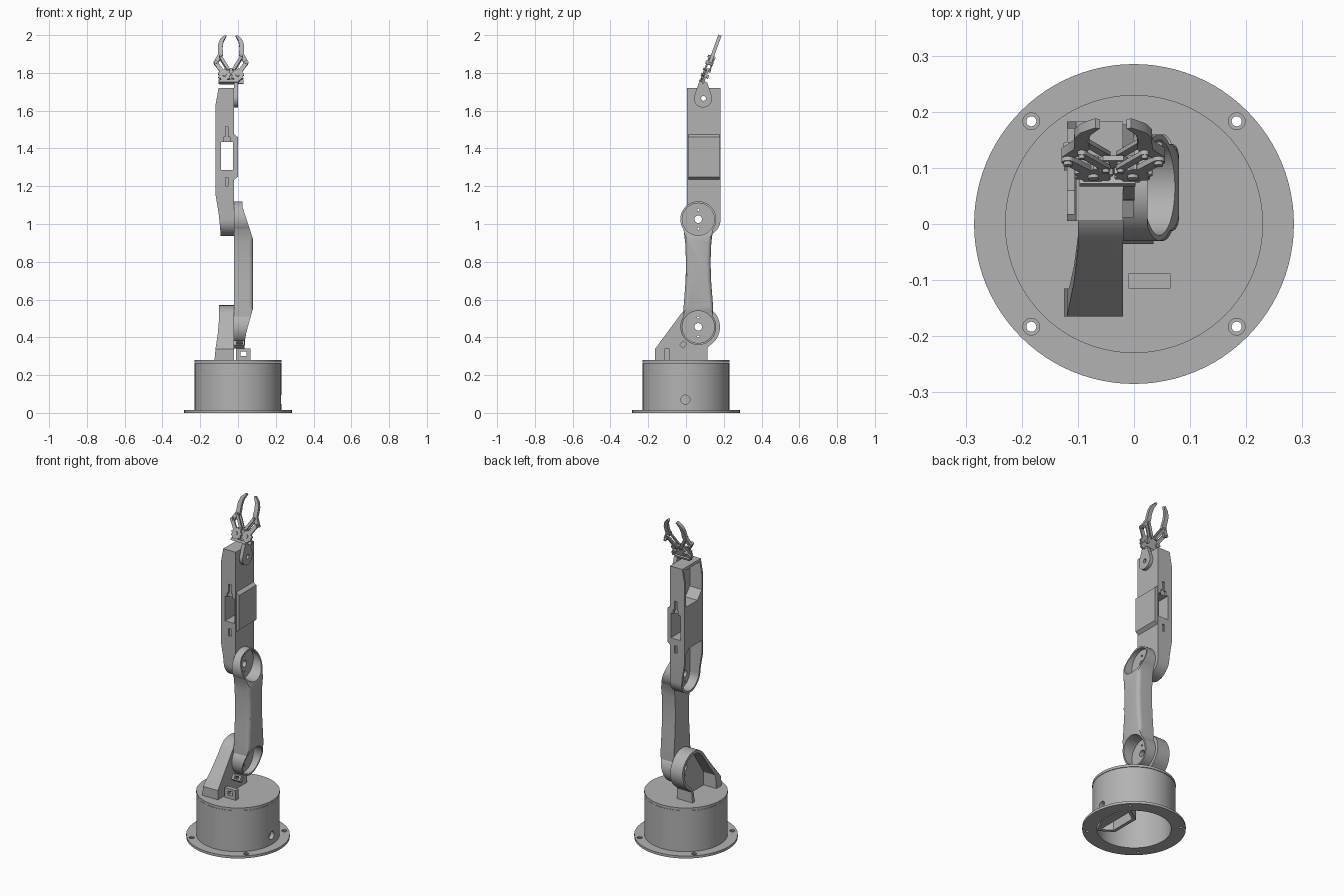
import bpy, bmesh, math
from mathutils import Matrix, Vector

cube = bpy.data.objects.get("Cube")
if cube:
    bpy.data.objects.remove(cube, do_unlink=True)

grey = bpy.data.materials.new("plain grey")
grey.use_nodes = True
GREY = (0.45, 0.45, 0.45, 1)
grey.diffuse_color = GREY
grey.node_tree.nodes["Principled BSDF"].inputs["Base Color"].default_value = GREY


# ---------- helpers ----------
def finish(name, bm, matrix=Matrix()):
    bmesh.ops.recalc_face_normals(bm, faces=bm.faces)
    mesh = bpy.data.meshes.new(name)
    bm.to_mesh(mesh)
    bm.free()
    mesh.materials.append(grey)
    ob = bpy.data.objects.new(name, mesh)
    ob.matrix_world = matrix
    bpy.context.collection.objects.link(ob)
    return ob


def prism(name, pts, axis, lo, hi, matrix=Matrix()):
    """Extrude a closed 2D outline along an axis."""
    place = {"x": lambda a, b, t: (t, a, b),
             "y": lambda a, b, t: (a, t, b),
             "z": lambda a, b, t: (a, b, t)}[axis]
    bm = bmesh.new()
    face = bm.faces.new([bm.verts.new(place(a, b, lo)) for a, b in pts])
    ext = bmesh.ops.extrude_face_region(bm, geom=[face])
    verts = [v for v in ext["geom"] if isinstance(v, bmesh.types.BMVert)]
    bmesh.ops.translate(bm, verts=verts, vec=Vector(place(0, 0, hi - lo)))
    return finish(name, bm, matrix)


def arc(c, r, start, end, n=24):
    angles = [math.radians(start + (end - start) * i / n) for i in range(n + 1)]
    return [(c[0] + r * math.cos(a), c[1] + r * math.sin(a)) for a in angles]


def circle(c, r, n=40):
    return arc(c, r, 0, 360, n)[:-1]


def rect(a0, a1, b0, b1):
    return [(a0, b0), (a1, b0), (a1, b1), (a0, b1)]


def lathe(name, pts):
    bm = bmesh.new()
    vs = [bm.verts.new((r, 0, z)) for r, z in pts]
    es = [bm.edges.new((vs[i], vs[(i + 1) % len(vs)])) for i in range(len(vs))]
    bmesh.ops.spin(bm, geom=vs + es, cent=(0, 0, 0), axis=(0, 0, 1),
                   angle=math.tau, steps=96, use_merge=True)
    bmesh.ops.remove_doubles(bm, verts=bm.verts, dist=1e-5)
    return finish(name, bm)


def boolean(ob, cutter, op="DIFFERENCE"):
    mod = ob.modifiers.new("shape", "BOOLEAN")
    mod.object, mod.operation, mod.solver = cutter, op, "EXACT"
    bpy.context.view_layer.objects.active = ob
    bpy.ops.object.modifier_apply(modifier=mod.name)
    bpy.data.objects.remove(cutter, do_unlink=True)


def cut(ob, pts, axis, lo, hi):
    boolean(ob, prism("cutter", pts, axis, lo, hi))


def trim(ob, pts, axis):
    boolean(ob, prism("trimmer", pts, axis, -1, 1), "INTERSECT")


def hub_holes(ob, c):
    cut(ob, circle(c, 0.02, 24), "x", -0.3, 0.3)
    for s in (-1, 1):
        cut(ob, circle((c[0], c[1] + s * 0.05), 0.006, 12), "x", -0.3, 0.3)


SHOULDER, ELBOW, WRIST = (0.065, 0.455), (0.065, 1.025), (0.09, 1.665)

# ---------- hollow base with flange ----------
base = lathe("base", [(0.285, 0), (0.285, 0.015), (0.229, 0.015), (0.229, 0.264),
                      (0.205, 0.264), (0.205, 0)])
for sx in (-1, 1):
    for sy in (-1, 1):
        c = (sx * 0.183, sy * 0.183)
        cut(base, circle(c, 0.009, 20), "z", -0.1, 0.1)
        cut(base, circle(c, 0.015, 20), "z", 0.009, 0.1)
cut(base, circle((-0.003, 0.07), 0.024, 24), "x", 0.1, 0.4)
prism("turntable", circle((0, 0), 0.23, 96), "z", 0.266, 0.281)

# socket tray inside the base
tray = prism("socket_tray", [(0.145, -0.145), (0.06, -0.09), (0.06, 0.09),
                             (0.145, 0.145), (0.2, 0.04), (0.2, -0.04)], "z", 0, 0.1)
cut(tray, [(0.14, -0.12), (0.08, -0.08), (0.08, 0.08), (0.14, 0.12)], "z", -0.1, 0.085)

# ---------- shoulder bracket, open on its outer side ----------
bracket = prism("shoulder_bracket",
                [(-0.165, 0.28), (-0.165, 0.337)] + arc(SHOULDER, 0.115, 140, -60)
                + [(0.115, 0.345), (0.115, 0.28)], "x", -0.14, -0.02)
trim(bracket, [(-0.02, 0.27), (-0.125, 0.27), (-0.119, 0.34), (-0.107, 0.42),
               (-0.1, 0.5), (-0.1, 0.6), (-0.02, 0.6)], "y")
cut(bracket, [(-0.115, 0.27), (-0.115, 0.36)] + arc(SHOULDER, 0.098, 140, -60)
    + [(0.095, 0.33), (0.095, 0.27)], "x", -0.2, -0.038)
hub_holes(bracket, SHOULDER)

# cable tab and cable guide
tab = prism("cable_tab", rect(-0.01, 0.065, 0.28, 0.34), "y", -0.115, -0.088)
cut(tab, rect(0.012, 0.045, 0.302, 0.325), "y", -0.2, 0)
guide_pose = Matrix.Translation((0.005, -0.015, 0.362)) @ Matrix.Rotation(math.radians(-40), 4, "X")
guide = prism("cable_guide", rect(-0.025, 0.03, -0.016, 0.016), "y", -0.014, 0.014, guide_pose)
boolean(guide, prism("cutter", rect(-0.012, 0.018, -0.008, 0.008), "y", -0.1, 0.1, guide_pose))

# ---------- upper arm with dished ends ----------
arm = prism("upper_arm",
            arc(ELBOW, 0.095, -35, 215, 40)
            + [(-0.004, 0.9), (0.0, 0.8), (-0.002, 0.7), (-0.012, 0.57)]
            + arc(SHOULDER, 0.095, 145, 395, 40)
            + [(0.143, 0.57), (0.133, 0.7), (0.13, 0.8), (0.134, 0.9)], "x", -0.02, 0.08)
trim(arm, [(-0.02, 0.33), (0.036, 0.33), (0.036, 0.38), (0.045, 0.43), (0.08, 0.555),
           (0.08, 0.918), (0.037, 1.05), (0.024, 1.09), (0.024, 1.15), (-0.02, 1.15)], "y")
bm = bmesh.new()
bm.from_mesh(arm.data)
long_edges = [e for e in bm.edges if all(v.co.x > 0.079 for v in e.verts)
              and abs(e.verts[0].co.z - e.verts[1].co.z) > 0.01 and len(e.link_faces) == 2
              and e.calc_face_angle() > 0.5]
bmesh.ops.bevel(bm, geom=long_edges, offset=0.022, segments=5, profile=0.5, affect="EDGES")
bm.to_mesh(arm.data)
bm.free()
for c in (SHOULDER, ELBOW):
    cut(arm, circle(c, 0.085, 56), "x", -0.002, 0.3)
    hub_holes(arm, c)

# ---------- forearm ----------
forearm = prism("forearm", [(0.183, 1.72), (0.005, 1.72)]
                + arc((0.094, 1.025), 0.089, 180, 360), "x", -0.14, -0.02)
trim(forearm, [(-0.02, 0.92), (-0.093, 0.92), (-0.094, 0.97), (-0.103, 1.06), (-0.119, 1.155),
               (-0.119, 1.63), (-0.103, 1.72), (-0.02, 1.72)], "y")
cover = prism("cover", [(-0.03, 1.235), (-0.02, 1.235), (-0.001, 1.25), (-0.001, 1.46),
                        (-0.02, 1.475), (-0.03, 1.475)], "y", 0.012, 0.177)
boolean(forearm, cover, "UNION")
cut(forearm, rect(-0.09, -0.026, 1.285, 1.435), "y", -0.3, 0.4)
cut(forearm, [(0.17, 1.2), (0.14, 1.23), (0.018, 1.23)]
    + arc((0.094, 1.025), 0.076, 180, 360), "x", -0.3, -0.038)
cut(forearm, [(0.17, 1.705), (0.018, 1.705), (0.018, 1.54), (0.06, 1.49), (0.17, 1.49)],
    "x", -0.3, -0.038)
# keyhole notches above and below the window, on both faces
for y0, y1 in ((-0.1, 0.014), (0.172, 0.3)):
    for z0, z1 in ((1.43, 1.515), (1.2, 1.245)):
        cut(forearm, rect(-0.066, -0.052, z0, z1), "y", y0, y1)
    cut(forearm, rect(-0.076, -0.042, 1.43, 1.46), "y", y0, y1)
hub_holes(forearm, ELBOW)

# ---------- wrist bracket ----------
wrist = prism("wrist_bracket", arc(WRIST, 0.048, 160, 380)
              + [(0.113, 1.748), (0.068, 1.748)], "x", -0.02, 0.001)
for part in (wrist, forearm):
    cut(part, circle((WRIST[0] + 0.003, WRIST[1]), 0.013, 20), "x", -0.3, 0.3)

# ---------- gripper, built flat and leaned back ----------
pose = Matrix.Translation((-0.037, 0.084, 1.745)) @ Matrix.Rotation(math.radians(-20), 4, "X")


def flat(name, pts, v0, v1):
    return prism(name, pts, "y", v0, v1, pose)


def link(name, p, q, r, v0, v1):
    """Flat bar with round ends."""
    a = math.degrees(math.atan2(q[1] - p[1], q[0] - p[0]))
    flat(name, arc(p, r, a + 90, a + 270, 10) + arc(q, r, a - 90, a + 90, 10), v0, v1)


flat("gripper_plate", [(-0.065, 0), (0.065, 0), (0.065, 0.022), (0.04, 0.05), (0.018, 0.085),
                       (-0.018, 0.085), (-0.04, 0.05), (-0.065, 0.022)], 0.0, 0.01)
flat("gripper_foot", rect(-0.06, 0.04, 0, 0.014), -0.018, 0.02)

for s, side in ((1, "left"), (-1, "right")):
    gear, knuckle = (s * 0.035, 0.043), (s * 0.081, 0.113)
    inner, mid = (s * 0.013, 0.075), (s * 0.056, 0.148)
    teeth = []
    for i in range(36):
        a = math.tau * i / 36
        r = 0.035 if i % 4 < 2 else 0.029
        teeth.append((gear[0] + r * math.cos(a), gear[1] + r * math.sin(a)))
    flat(side + "_gear", teeth, -0.014, -0.002)
    link(side + "_drive_link", gear, knuckle, 0.011, -0.014, -0.004)
    for v in (-0.014, 0.012):
        link(side + "_guide_link", inner, mid, 0.008, v, v + 0.008)
    finger = [(0.074, 0.104), (0.088, 0.106), (0.092, 0.118), (0.07, 0.16), (0.069, 0.215),
              (0.058, 0.246), (0.032, 0.272), (0.024, 0.267), (0.04, 0.235), (0.045, 0.2),
              (0.042, 0.165), (0.046, 0.146), (0.056, 0.138)]
    flat(side + "_finger", [(s * u, w) for u, w in finger], -0.006, 0.012)
    for pin, r in ((gear, 0.01), (knuckle, 0.008), (inner, 0.006), (mid, 0.006)):
        flat(side + "_pin", circle(pin, r, 16), -0.02, 0.022)

# ---------- shading ----------
bpy.ops.object.select_all(action="DESELECT")
for ob in bpy.context.scene.objects:
    if ob.type == "MESH" and grey.name in ob.data.materials:
        ob.select_set(True)
        bpy.context.view_layer.objects.active = ob
bpy.ops.object.shade_smooth_by_angle(angle=math.radians(30))
